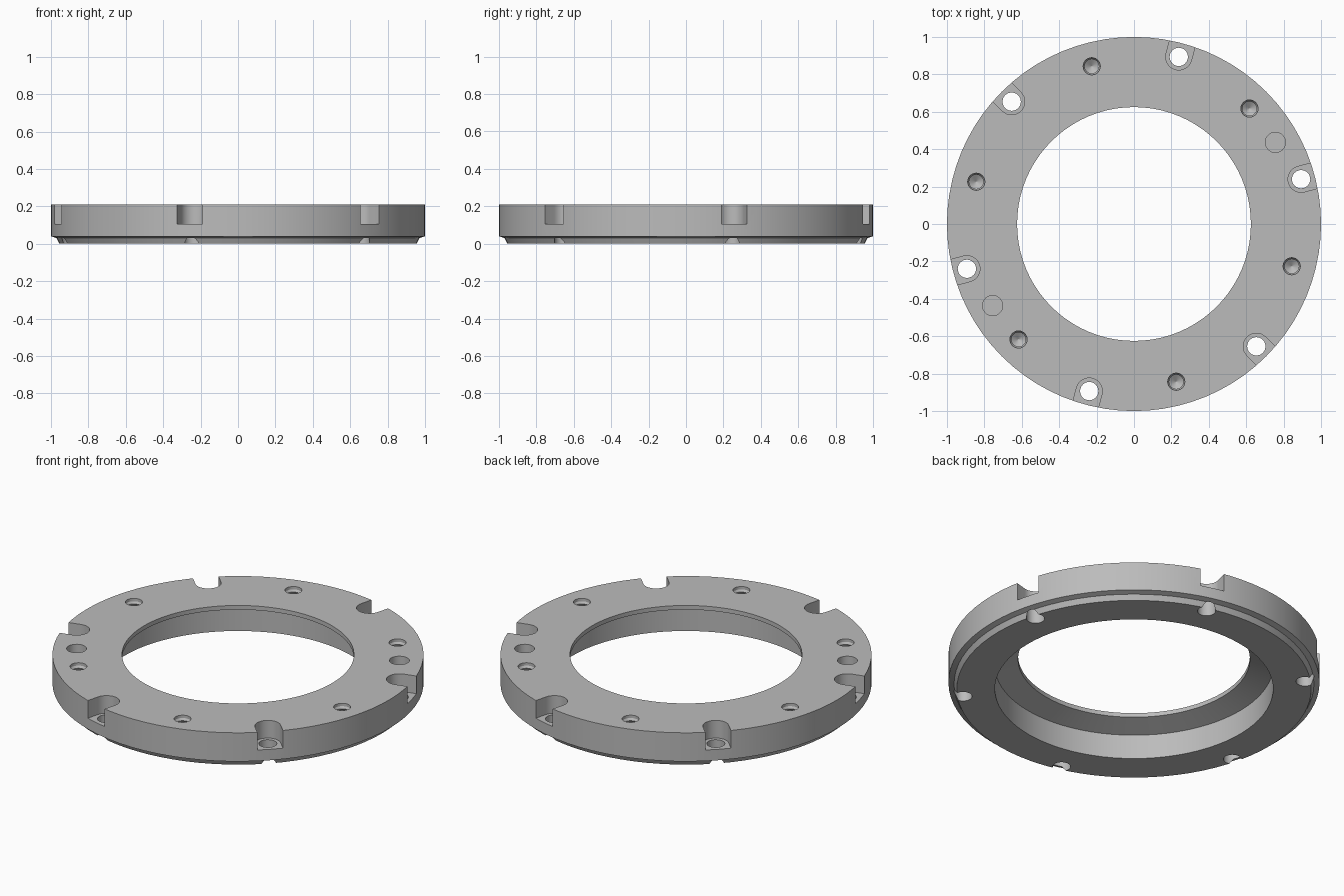
import bpy, bmesh
from math import sin, cos, pi, radians
from mathutils import Matrix

cube = bpy.data.objects.get("Cube")
if cube:
    bpy.data.objects.remove(cube)

GREY = bpy.data.materials.new("machined_grey")
GREY.use_nodes = True
GREY.diffuse_color = (0.5, 0.5, 0.5, 1)
GREY.node_tree.nodes["Principled BSDF"].inputs["Base Color"].default_value = (0.5, 0.5, 0.5, 1)


def lathe(bm, profile, segments, place=Matrix(), closed=False):
    """Turn an (r, z) profile about z; open profiles get end caps."""
    rings = []
    for r, z in profile:
        rings.append([bm.verts.new(place @ Matrix.Rotation(2 * pi * i / segments, 4, "Z")
                                   @ Matrix.Translation((r, 0, z)).to_translation())
                      for i in range(segments)])
    pairs = list(zip(rings, rings[1:] + rings[:1])) if closed else list(zip(rings, rings[1:]))
    for a, b in pairs:
        for i in range(segments):
            j = (i + 1) % segments
            bm.faces.new((a[i], a[j], b[j], b[i]))
    if not closed:
        bm.faces.new(rings[0])
        bm.faces.new(rings[-1])


def slot(bm, place, radius, low, high, reach):
    """Round-ended slot that opens toward local +x."""
    outline = [(reach, -radius)]
    for i in range(17):
        a = -pi / 2 - pi * i / 16
        outline.append((radius * cos(a), radius * sin(a)))
    outline.append((reach, radius))
    base = bm.faces.new([bm.verts.new(place @ Matrix.Translation((x, y, low)).to_translation())
                         for x, y in outline])
    top = bmesh.ops.extrude_face_region(bm, geom=[base])["geom"]
    bmesh.ops.translate(bm, vec=(0, 0, high - low),
                        verts=[v for v in top if isinstance(v, bmesh.types.BMVert)])


def finish(bm, name):
    bmesh.ops.recalc_face_normals(bm, faces=bm.faces)
    mesh = bpy.data.meshes.new(name)
    bm.to_mesh(mesh)
    bm.free()
    mesh.materials.append(GREY)
    obj = bpy.data.objects.new(name, mesh)
    bpy.context.collection.objects.link(obj)
    return obj


def polar(angle, radius):
    return Matrix.Rotation(radians(angle), 4, "Z") @ Matrix.Translation((radius, 0, 0))


# Ring body with stepped lower rim, thin top lip and wide bore below
HEIGHT = 0.21
bm = bmesh.new()
lathe(bm, [(0.955, 0), (0.97, 0.03), (1, 0.04), (1, HEIGHT), (0.625, HEIGHT),
           (0.625, 0.185), (0.75, 0.145), (0.75, 0)], 80, closed=True)
ring = finish(bm, "flange_ring")

cutters = []

# Open bolt pockets in the rim
bm = bmesh.new()
for k in range(6):
    slot(bm, polar(15 + 60 * k, 0.925), 0.07, 0.105, 0.3, 0.2)
cutters.append(finish(bm, "bolt_pocket_cutter"))

# Through holes below the pockets
bm = bmesh.new()
for k in range(6):
    lathe(bm, [(0.049, -0.1), (0.049, 0.16)], 24, polar(15 + 60 * k, 0.925))
cutters.append(finish(bm, "bolt_hole_cutter"))

# Blind tapped holes with grooved walls and drill-point bottoms
thread = [(0.002, 0.06), (0.038, 0.085)]
for i in range(5):
    thread += [(0.046, 0.097 + 0.024 * i), (0.038, 0.109 + 0.024 * i)]
thread = [p for p in thread if p[1] < 0.2] + [(0.046, HEIGHT), (0.046, 0.3)]
bm = bmesh.new()
for k in range(6):
    lathe(bm, thread, 24, polar(45 + 60 * k, 0.873))
cutters.append(finish(bm, "tapped_hole_cutter"))

# Two flat-bottomed dowel holes
bm = bmesh.new()
for angle in (30, 210):
    lathe(bm, [(0.054, 0.08), (0.054, 0.3)], 28, polar(angle, 0.873))
cutters.append(finish(bm, "dowel_hole_cutter"))

for cutter in cutters:
    cutter.hide_render = True
    mod = ring.modifiers.new(cutter.name, "BOOLEAN")
    mod.operation = "DIFFERENCE"
    mod.solver = "EXACT"
    mod.object = cutter

# Keep the cut mesh and drop the cutters
bpy.context.view_layer.update()
depsgraph = bpy.context.evaluated_depsgraph_get()
cut_mesh = bpy.data.meshes.new_from_object(ring.evaluated_get(depsgraph))
ring.modifiers.clear()
ring.data = cut_mesh
for cutter in cutters:
    bpy.data.objects.remove(cutter)

bpy.ops.object.select_all(action="DESELECT")
ring.select_set(True)
bpy.context.view_layer.objects.active = ring
bpy.ops.object.shade_smooth_by_angle(angle=radians(20))
